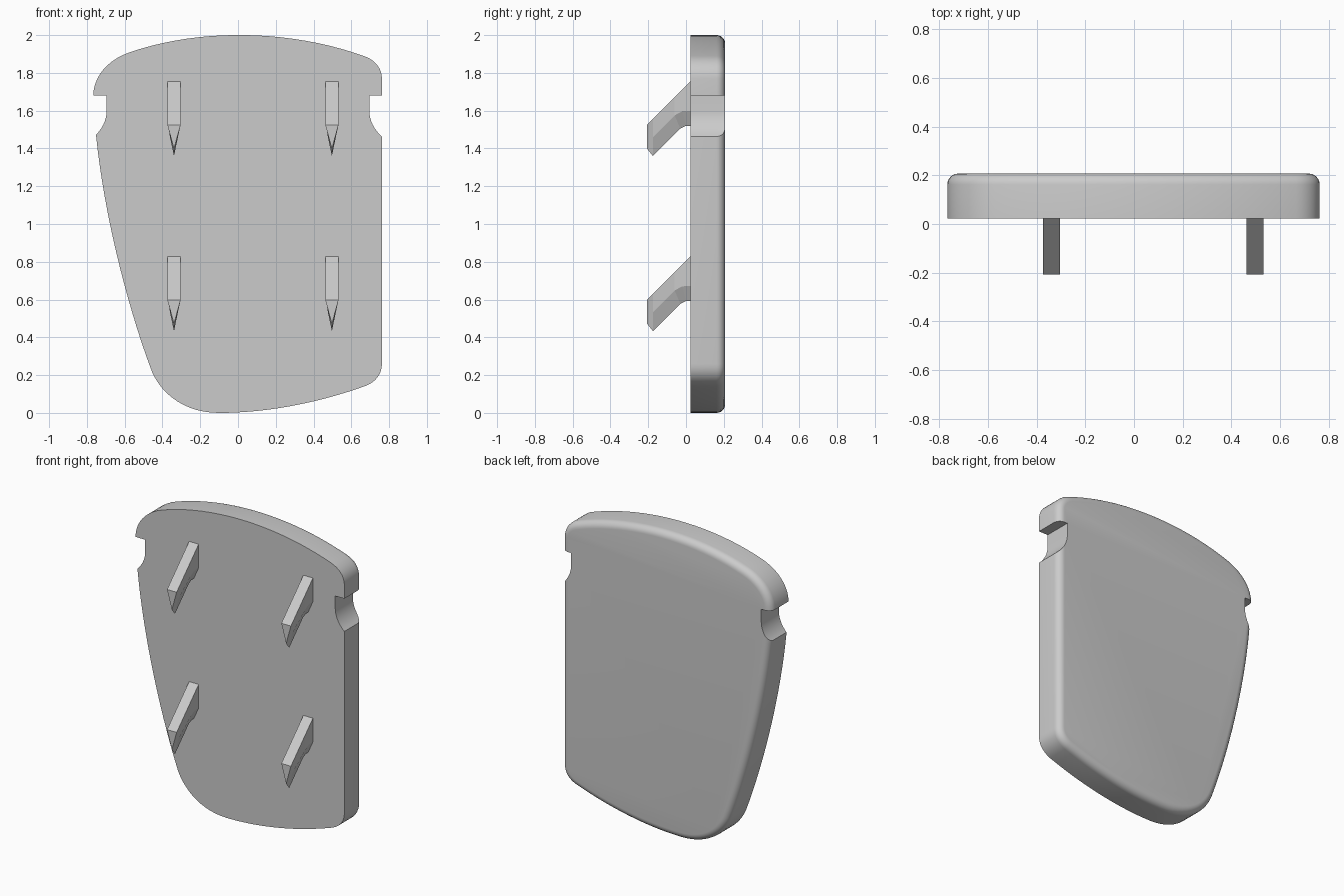
import bpy
import bmesh
from mathutils import Vector
from mathutils.geometry import interpolate_bezier

FRONT, BACK = 0.023, 0.207

cube = bpy.data.objects.get("Cube")
if cube:
    bpy.data.objects.remove(cube, do_unlink=True)


def add_object(name, bm):
    bmesh.ops.recalc_face_normals(bm, faces=bm.faces)
    mesh = bpy.data.meshes.new(name)
    bm.to_mesh(mesh)
    bm.free()
    obj = bpy.data.objects.new(name, mesh)
    bpy.context.collection.objects.link(obj)
    return obj


def bezier(a, b, c, d, steps):
    """Sample a cubic segment, leaving out its end point."""
    points = interpolate_bezier(*(Vector((*p, 0)) for p in (a, b, c, d)), steps + 1)
    return [(p.x, p.y) for p in points[:-1]]


def slab(outline, y0, y1):
    """Extrude an x-z outline from y0 to y1."""
    bm = bmesh.new()
    face = bm.faces.new([bm.verts.new((x, y0, z)) for x, z in outline])
    new = bmesh.ops.extrude_face_region(bm, geom=[face])["geom"]
    verts = [g for g in new if isinstance(g, bmesh.types.BMVert)]
    bmesh.ops.translate(bm, verts=verts, vec=(0, y1 - y0, 0))
    return bm


# Plate: asymmetric rounded outline with a rounded back rim
segments = [
    ((-0.10, 0.0), (0.16, 0.0), (0.43, 0.055), (0.676, 0.143), 16),
    ((0.676, 0.143), (0.73, 0.165), (0.762, 0.205), (0.762, 0.26), 8),
    ((0.762, 0.26), (0.762, 0.7), (0.762, 1.3), (0.762, 1.77), 1),
    ((0.762, 1.77), (0.762, 1.825), (0.725, 1.87), (0.665, 1.89), 8),
    ((0.665, 1.89), (0.27, 2.03), (-0.2, 2.037), (-0.57, 1.91), 20),
    ((-0.57, 1.91), (-0.69, 1.87), (-0.766, 1.78), (-0.766, 1.68), 10),
    ((-0.766, 1.68), (-0.75, 1.2), (-0.6, 0.6), (-0.455, 0.217), 20),
    ((-0.455, 0.217), (-0.4, 0.09), (-0.27, 0.0), (-0.10, 0.0), 12),
]
bm = slab([p for s in segments for p in bezier(*s)], FRONT, BACK)
rim = [e for e in bm.edges if all(v.co.y > BACK - 0.001 for v in e.verts)]
bmesh.ops.bevel(bm, geom=rim, offset=0.045, segments=6, profile=0.5,
                affect='EDGES', clamp_overlap=False)
plate = add_object("plate", bm)

# Side notches, flat above and curved below
notch = [(0.95, 1.68), (0.695, 1.68)]
notch += bezier((0.695, 1.60), (0.695, 1.55), (0.72, 1.50), (0.76, 1.465), 8)
notch += [(0.76, 1.465), (0.95, 1.30)]
bpy.context.view_layer.objects.active = plate
for side in (-1, 1):
    cutter = add_object("notch_cutter", slab([(side * x, z) for x, z in notch], -0.1, 0.4))
    cutter.hide_render = True
    mod = plate.modifiers.new("notch", 'BOOLEAN')
    mod.operation = 'DIFFERENCE'
    mod.solver = 'EXACT'
    mod.object = cutter
    bpy.ops.object.modifier_apply(modifier=mod.name)
    bpy.data.objects.remove(cutter, do_unlink=True)

plate.select_set(True)
bpy.ops.object.shade_smooth_by_angle(angle=0.6)

# Hooks: slanted bars with a keeled underside and pointed nose
HALF = 0.035
# Each station: top (y, z), shoulder (half width, y, z), keel (y, z)
stations = [
    ((-0.207, 1.525), (0.0175, -0.207, 1.463), (-0.207, 1.40)),
    ((-0.175, 1.557), (0.021, -0.175, 1.46), (-0.175, 1.36)),
    ((-0.06, 1.672), (HALF, -0.06, 1.575), (-0.03, 1.505)),
    ((-0.02, 1.712), (HALF, -0.02, 1.597), (0.0, 1.52)),
    ((0.04, 1.772), (HALF, 0.04, 1.60), (0.04, 1.52)),
]


def add_hook(name, x, drop):
    bm = bmesh.new()
    rings = []
    for top, (w, sy, sz), keel in stations:
        ring = [(-HALF, *top), (HALF, *top), (w, sy, sz), (0, *keel), (-w, sy, sz)]
        rings.append([bm.verts.new((x + px, y, z - drop)) for px, y, z in ring])
    for a, b in zip(rings, rings[1:]):
        for i in range(5):
            j = (i + 1) % 5
            bm.faces.new((a[i], a[j], b[j], b[i]))
    bm.faces.new(rings[0])
    bm.faces.new(rings[-1])
    add_object(name, bm)


for level, drop in (("upper", 0.0), ("lower", 0.927)):
    for side, x in (("right", -0.339), ("left", 0.497)):
        add_hook(f"{level}_{side}_hook", x, drop)
